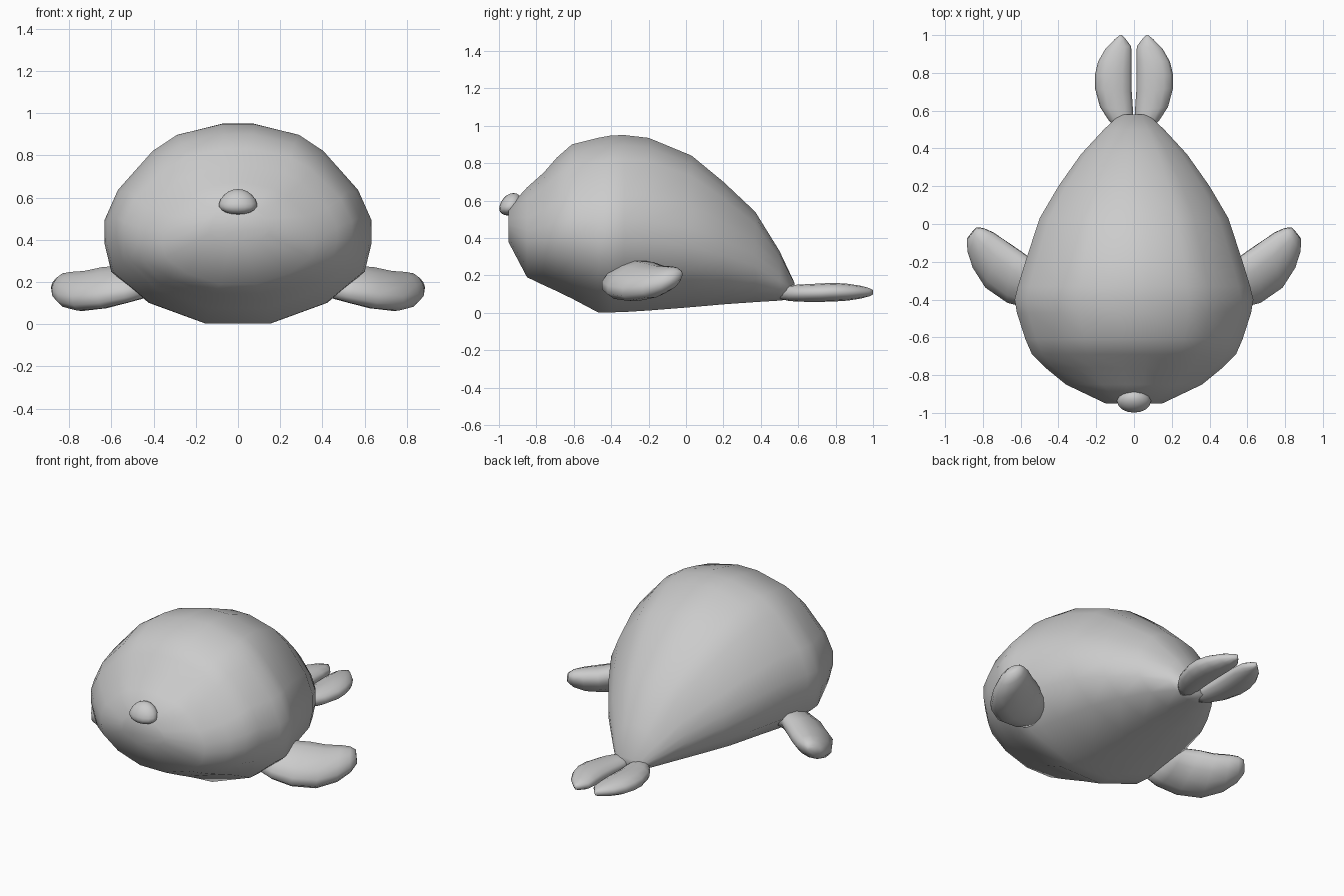
import bpy, bmesh, math
from mathutils import Vector

if "Cube" in bpy.data.objects:
    bpy.data.objects.remove(bpy.data.objects["Cube"])

grey = bpy.data.materials.new("soft grey")
grey.diffuse_color = (0.6, 0.6, 0.6, 1)
grey.use_nodes = True
grey.node_tree.nodes["Principled BSDF"].inputs["Base Color"].default_value = grey.diffuse_color


def loft(name, rings):
    """Skin a list of closed rings and cap both ends."""
    bm = bmesh.new()
    loops = [[bm.verts.new(p) for p in ring] for ring in rings]
    n = len(loops[0])
    for a, b in zip(loops, loops[1:]):
        for i in range(n):
            j = (i + 1) % n
            bm.faces.new((a[i], a[j], b[j], b[i]))
    bm.faces.new(loops[0])
    bm.faces.new(loops[-1])
    bmesh.ops.recalc_face_normals(bm, faces=bm.faces)
    for f in bm.faces:
        f.smooth = True
    mesh = bpy.data.meshes.new(name)
    bm.to_mesh(mesh)
    bm.free()
    mesh.materials.append(grey)
    obj = bpy.data.objects.new(name, mesh)
    bpy.context.collection.objects.link(obj)
    return obj


def blade(name, stations, side, n=12):
    """Flipper from (edge point, edge point, half thickness) stations."""
    mids = [(Vector(a) + Vector(b)) / 2 for a, b, t in stations]
    rings = []
    for k, (a, b, t) in enumerate(stations):
        half = (Vector(a) - Vector(b)) / 2
        span = mids[min(k + 1, len(mids) - 1)] - mids[max(k - 1, 0)]
        up = half.cross(span).normalized() * t
        ring = []
        for i in range(n):
            ang = math.tau * i / n
            p = mids[k] + half * math.cos(ang) + up * math.sin(ang)
            ring.append((p.x * side, p.y, p.z))
        rings.append(ring)
    return loft(name, rings)


# Body: y, bottom, top, half width
profile = [
    (-.95, .38, .56, .15), (-.85, .19, .67, .36), (-.76, .147, .75, .47),
    (-.69, .115, .83, .54), (-.61, .076, .90, .575), (-.47, .002, .935, .62),
    (-.40, .002, .948, .632), (-.33, .004, .95, .615), (-.2, .012, .935, .575),
    (.03, .03, .84, .50), (.2, .045, .70, .40), (.37, .057, .54, .28),
    (.5, .065, .33, .16), (.58, .075, .16, .075)]
# Half cross-section as fractions of half width and height, full and low
section = [(.24, 0), (.67, .105), (.95, .26), (1, .40), (1, .52),
           (.90, .67), (.64, .865), (.46, .945), (.12, 1)]
outline = section + [(-x, z) for x, z in reversed(section)]
loft("body", [[(w * x, y, low + (high - low) * z) for x, z in outline]
              for y, low, high, w in profile])

# Nose: rounded bead, fuller below its middle
bpy.ops.mesh.primitive_uv_sphere_add(segments=16, ring_count=10, radius=1)
nose = bpy.context.object
nose.name = "nose"
for v in nose.data.vertices:
    x, y, z = v.co
    v.co = (x * .09 * (1 - .12 * z), -.937 + y * .06 + z * .015,
            .57 + z * (.07 if z > 0 else .05))
nose.data.materials.append(grey)
bpy.ops.object.shade_smooth()

# Front and tail flippers, one of each per side
front = [
    ((.44, -.44, .15), (.44, -.22, .24), .06),
    ((.54, -.45, .125), (.53, -.20, .255), .075),
    ((.66, -.42, .10), (.61, -.14, .245), .082),
    ((.78, -.34, .09), (.68, -.09, .225), .08),
    ((.85, -.23, .105), (.75, -.045, .225), .07),
    ((.88, -.14, .135), (.80, -.025, .225), .052),
    ((.885, -.08, .17), (.835, -.02, .215), .025)]
tail = [
    ((.09, .50, .105), (.02, .50, .105), .03),
    ((.135, .55, .105), (.005, .55, .105), .042),
    ((.18, .62, .105), (.005, .60, .105), .046),
    ((.207, .72, .107), (.012, .70, .107), .049),
    ((.207, .79, .11), (.012, .79, .11), .05),
    ((.19, .86, .11), (.012, .87, .11), .045),
    ((.15, .93, .11), (.015, .94, .11), .034),
    ((.10, .98, .11), (.045, .98, .11), .022),
    ((.075, 1.0, .11), (.065, 1.0, .11), .012)]
for label, side in (("right", 1), ("left", -1)):
    blade(label + "_front_flipper", front, side)
    blade(label + "_tail_flipper", tail, side)
